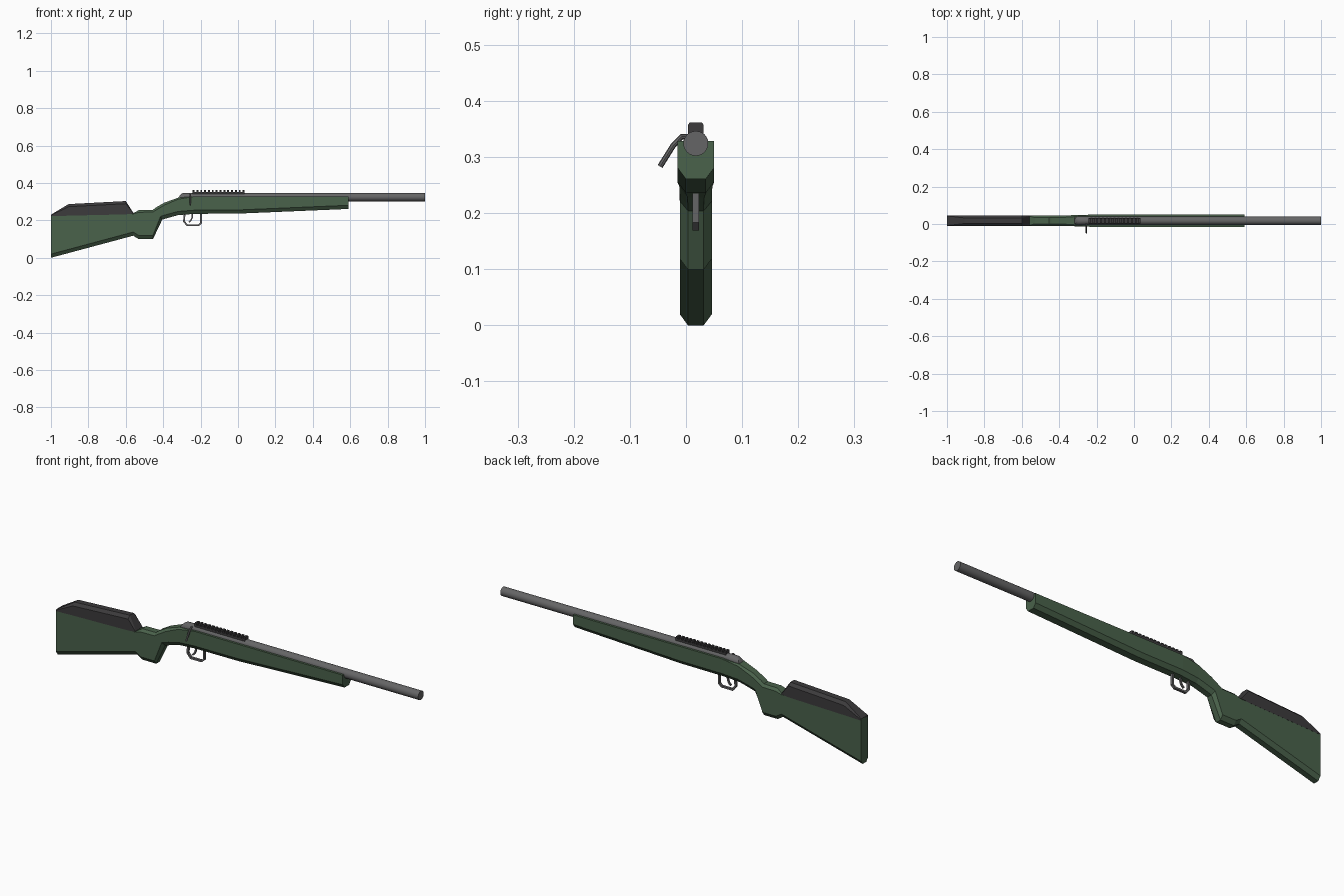
import bpy, bmesh, math
from mathutils import Vector

if "Cube" in bpy.data.objects:
    bpy.data.objects.remove(bpy.data.objects["Cube"])

CY = 0.0175  # centre plane of the rifle (bolt handle sticks out to -y)


def material(name, rgb):
    m = bpy.data.materials.new(name)
    m.diffuse_color = (*rgb, 1)
    m.use_nodes = True
    m.node_tree.nodes["Principled BSDF"].inputs["Base Color"].default_value = m.diffuse_color
    return m


GREEN = material("green stock", (0.068, 0.122, 0.070))
STEEL = material("grey steel", (0.130, 0.130, 0.132))
DARK = material("dark grey", (0.045, 0.043, 0.045))


def finish(bm, name, mat):
    bmesh.ops.remove_doubles(bm, verts=bm.verts, dist=1e-5)
    bmesh.ops.recalc_face_normals(bm, faces=bm.faces)
    me = bpy.data.meshes.new(name)
    bm.to_mesh(me)
    bm.free()
    ob = bpy.data.objects.new(name, me)
    bpy.context.collection.objects.link(ob)
    me.materials.append(mat)
    return ob


def skin(rings, name, mat):
    """Join equal-length rings of points into a capped solid."""
    bm = bmesh.new()
    vs = [[bm.verts.new(p) for p in r] for r in rings]
    n = len(vs[0])
    for a, b in zip(vs, vs[1:]):
        for i in range(n):
            bm.faces.new((a[i], a[(i + 1) % n], b[(i + 1) % n], b[i]))
    bm.faces.new(vs[0])
    bm.faces.new(vs[-1])
    return finish(bm, name, mat)


def section(bx, bz, tx, tz, w, bc, tc):
    """Box section between a bottom and a top point, corners chamfered by bc / tc."""
    bot, top = Vector((bx, CY, bz)), Vector((tx, CY, tz))
    up = (top - bot).normalized()
    half = [(w - bc, bot), (w, bot + up * bc * 1.35), (w, top - up * tc), (w - tc, top)]
    right = [p + Vector((0, s, 0)) for s, p in half]
    left = [p - Vector((0, s, 0)) for s, p in reversed(half)]
    return right + left


def sweep_xz(path, t, w, name, mat):
    """Flat strip following an x-z path, thickness t, half width w."""
    pts = [Vector(p) for p in path]
    rings = []
    for i, p in enumerate(pts):
        d1 = (p - pts[i - 1]).normalized() if i else (pts[1] - p).normalized()
        d2 = (pts[i + 1] - p).normalized() if i < len(pts) - 1 else d1
        d = (d1 + d2).normalized()
        n = Vector((-d.y, d.x)) * (t / 2 / max(0.5, d.dot(d1)))
        a, b = p + n, p - n
        rings.append([(a.x, CY - w, a.y), (a.x, CY + w, a.y),
                      (b.x, CY + w, b.y), (b.x, CY - w, b.y)])
    return skin(rings, name, mat)


# Stock: butt, grip and fore-end in one loft
W1, W2, C = 0.0285, 0.0325, 0.0145
skin([section(*s) for s in [
    (-1.0, 0.0, -1.0, 0.229, W1, C, 0),
    (-0.56, 0.118, -0.56, 0.238, W1, C, 0.004),
    (-0.53, 0.099, -0.53, 0.255, W1, C, 0.012),
    (-0.455, 0.099, -0.455, 0.256, W1, C, 0.012),
    (-0.405, 0.204, -0.44, 0.268, W1, C, 0.012),
    (-0.375, 0.213, -0.395, 0.294, W1, C, 0.012),
    (-0.32, 0.228, -0.32, 0.321, W1 + 0.001, C, 0.008),
    (-0.23, 0.235, -0.23, 0.328, W2, C, 0),
    (0.0, 0.236, 0.0, 0.328, W2, C, 0),
    (0.59, 0.261, 0.59, 0.328, W2, C, 0)]], "stock", GREEN)

# Cheek pad on the butt
skin([section(*s) for s in [
    (-1.0, 0.222, -1.0, 0.230, W1 + 0.0004, 0, 0.003),
    (-0.906, 0.225, -0.906, 0.287, W1 + 0.0004, 0, 0.014),
    (-0.60, 0.232, -0.60, 0.303, W1 + 0.0004, 0, 0.014),
    (-0.56, 0.236, -0.56, 0.241, W1 + 0.0004, 0, 0.003)]], "cheek_pad", DARK)


# Barrel and receiver: one round bar with a tapered rear end
def ring(x, r, z, n=24, tilt=0.0):
    return [(x + tilt * math.sin(2 * math.pi * i / n),
             CY + r * math.cos(2 * math.pi * i / n),
             z + r * math.sin(2 * math.pi * i / n)) for i in range(n)]


barrel = skin([ring(-0.255, 0.0222, 0.324), ring(1.0, 0.0222, 0.324)], "barrel", STEEL)
shroud = skin([ring(-0.32, 0.018, 0.320, 24, 0.012), ring(-0.30, 0.0222, 0.324, 24, 0.006),
               ring(-0.25, 0.0224, 0.324)], "bolt_shroud", STEEL)
for ob in (barrel, shroud):
    bpy.context.view_layer.objects.active = ob
    ob.select_set(True)
    bpy.ops.object.shade_smooth_by_angle(angle=math.radians(30))
    ob.select_set(False)

# Sight rail: base bar with a row of teeth
bm = bmesh.new()


def bar(x0, x1, outline):
    a = [bm.verts.new((x0, CY + y, z)) for y, z in outline]
    b = [bm.verts.new((x1, CY + y, z)) for y, z in outline]
    n = len(a)
    for i in range(n):
        bm.faces.new((a[i], a[(i + 1) % n], b[(i + 1) % n], b[i]))
    bm.faces.new(a)
    bm.faces.new(b)


bar(-0.243, 0.035, [(-0.014, 0.338), (0.014, 0.338), (0.014, 0.351), (-0.014, 0.351)])
TEETH = 14
pitch = 0.278 / (TEETH - 0.5)
for i in range(TEETH):
    x = -0.243 + i * pitch
    bar(x, x + pitch * 0.5, [(-0.014, 0.3505), (0.014, 0.3505), (0.014, 0.357),
                             (0.011, 0.361), (-0.011, 0.361), (-0.014, 0.357)])
finish(bm, "sight_rail", DARK)

# Bolt handle: bent rod out to the front side
path = [Vector(p) for p in [(0.012, 0.336), (-0.008, 0.336), (-0.023, 0.320), (-0.0462, 0.283)]]
rings = []
for i, p in enumerate(path):
    d = (path[min(i + 1, 3)] - path[max(i - 1, 0)]).normalized()
    n = Vector((-d.y, d.x))
    rings.append([(-0.255 + 0.005 * math.cos(k * math.pi / 4),
                   p.x + n.x * 0.005 * math.sin(k * math.pi / 4),
                   p.y + n.y * 0.005 * math.sin(k * math.pi / 4)) for k in range(8)])
skin(rings, "bolt_handle", STEEL)

# Trigger guard and trigger
sweep_xz([(-0.285, 0.238), (-0.289, 0.195), (-0.272, 0.173), (-0.212, 0.173),
          (-0.198, 0.185), (-0.198, 0.24)], 0.009, 0.006, "trigger_guard", STEEL)
sweep_xz([(-0.243, 0.240), (-0.245, 0.215), (-0.252, 0.200), (-0.262, 0.190)],
         0.008, 0.004, "trigger", STEEL)
